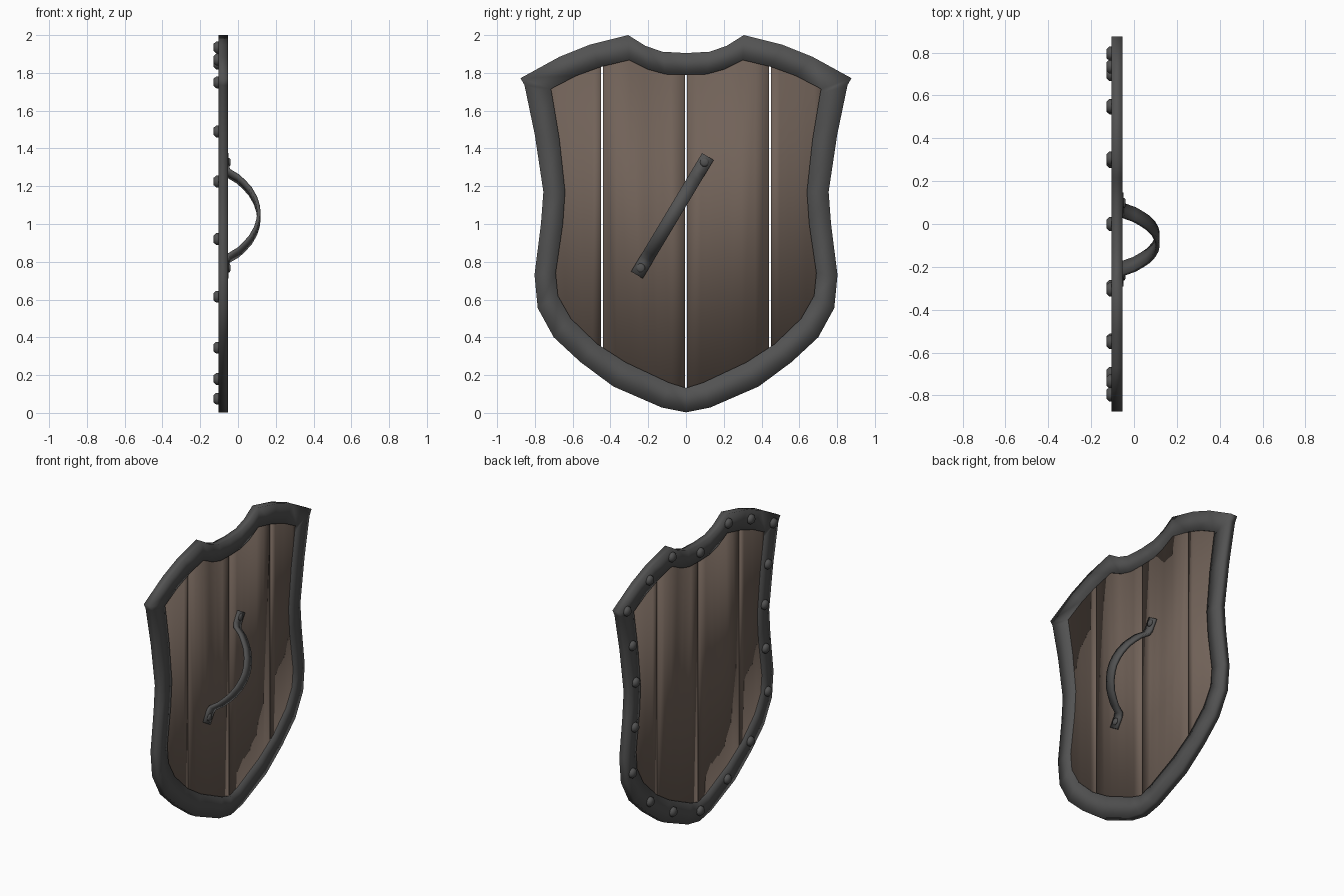
import bpy, bmesh, math
from mathutils import Vector

if "Cube" in bpy.data.objects:
    bpy.data.objects.remove(bpy.data.objects["Cube"])


def material(name, col):
    m = bpy.data.materials.new(name)
    m.diffuse_color = (*col, 1)
    m.use_nodes = True
    m.node_tree.nodes["Principled BSDF"].inputs["Base Color"].default_value = m.diffuse_color
    return m


METAL = material("dark_iron", (0.085, 0.085, 0.085))
WOOD = material("brown_wood", (0.165, 0.122, 0.098))


def make(name, verts, faces, mat, smooth=True):
    me = bpy.data.meshes.new(name)
    me.from_pydata([tuple(v) for v in verts], [], faces)
    bm = bmesh.new()
    bm.from_mesh(me)
    bmesh.ops.recalc_face_normals(bm, faces=bm.faces)
    for f in bm.faces:
        f.smooth = smooth
    bm.to_mesh(me)
    bm.free()
    me.materials.append(mat)
    ob = bpy.data.objects.new(name, me)
    bpy.context.collection.objects.link(ob)
    return ob


# half outlines (y, z), from top centre round to the bottom tip
OUTER = [(0, 1.905), (.125, 1.912), (.215, 1.943), (.306, 2.0), (.507, 1.95), (.67, 1.885),
         (.876, 1.772), (.855, 1.735), (.80, 1.47), (.755, 1.17), (.768, 1.0), (.802, .73),
         (.785, .555), (.70, .40), (.56, .27), (.385, .14), (.127, .028), (0, .003)]
INNER = [(0, 1.79), (.11, 1.793), (.20, 1.818), (.30, 1.868), (.45, 1.832), (.58, 1.785),
         (.715, 1.715), (.71, 1.69), (.67, 1.45), (.64, 1.17), (.652, 1.0), (.69, .74),
         (.678, .62), (.61, .50), (.47, .365), (.32, .268), (.09, .16), (0, .132)]


def mirrored(half):
    return half + [(-y, z) for y, z in half[-2:0:-1]]


# rim: rectangular band swept round the outline
out, inn = mirrored(OUTER), mirrored(INNER)
verts = []
for (oy, oz), (iy, iz) in zip(out, inn):
    verts += [(-.104, oy, oz), (-.054, oy, oz), (-.054, iy, iz), (-.104, iy, iz)]
n = len(out)
faces = [(i * 4 + k, i * 4 + (k + 1) % 4, (i + 1) % n * 4 + (k + 1) % 4, (i + 1) % n * 4 + k)
         for i in range(n) for k in range(4)]
make("rim", verts, faces, METAL)

# planks: vertical boards ending inside the rim
MID = [((a + c) / 2, (b + d) / 2) for (a, b), (c, d) in zip(OUTER, INNER)]


def interp(pts, y):
    for (y0, z0), (y1, z1) in zip(pts, pts[1:]):
        if y0 <= y <= y1:
            return z0 + (z1 - z0) * (y - y0) / (y1 - y0)
    return pts[-1][1]


TOP, BOTTOM = MID[:7], MID[:10:-1]


def plank(name, y0, y1, cols=6):
    verts, faces = [], []
    for i in range(cols + 1):
        y = y0 + (y1 - y0) * i / cols
        t, b = interp(TOP, abs(y)), interp(BOTTOM, abs(y))
        verts += [(-.094, y, b), (-.064, y, b), (-.064, y, t), (-.094, y, t)]
    for i in range(cols):
        for k in range(4):
            faces.append((i * 4 + k, i * 4 + (k + 1) % 4, i * 4 + 4 + (k + 1) % 4, i * 4 + 4 + k))
    faces += [(0, 1, 2, 3), tuple(cols * 4 + k for k in range(4))]
    make(name, verts, faces, WOOD)


for s, side in ((1, "right"), (-1, "left")):
    plank("inner_plank_" + side, s * .006, s * .439)
    plank("outer_plank_" + side, s * .450, s * .727)


# rivets: low domes along the x axis
def rivet(name, x, y, z, r, h, sides=10):
    verts, faces = [], []
    rings = [(r, 0), (r, .5 * h), (.62 * r, h)]
    for rr, d in rings:
        for k in range(sides):
            a = 2 * math.pi * k / sides
            verts.append((x + d, y + rr * math.cos(a), z + rr * math.sin(a)))
    for j in range(2):
        for k in range(sides):
            q = (k + 1) % sides
            faces.append((j * sides + k, j * sides + q, (j + 1) * sides + q, (j + 1) * sides + k))
    faces += [tuple(range(sides)), tuple(range(2 * sides, 3 * sides))]
    make(name, verts, faces, METAL)


SPOTS = [(0, 1.85), (.305, 1.935), (.55, 1.87), (.795, 1.75), (.735, 1.49), (.70, 1.225),
         (.71, .92), (.735, .615), (.545, .345), (.295, .18), (0, .075)]
for i, (y, z) in enumerate(mirrored(SPOTS)):
    rivet(f"rim_rivet_{i}", -.101, y, z, .033, -.028)

# handle: flat strap arching from one end plate to the other
A, B = Vector((0, -.26, .73)), Vector((0, .116, 1.357))
d = (B - A).normalized()
L = (B - A).length
w = Vector((0, d.z, -d.y)) * .036
half = [(0, -.058), (.075, -.058), (.105, -.048), (.14, .002), (.178, .036), (.215, .065),
        (.27, .092), (.32, .106), (L / 2, .111)]
path = [Vector(p) for p in half + [(L - s, x) for s, x in half[-2::-1]]]
verts, faces = [], []
for i, p in enumerate(path):
    t = (path[min(i + 1, len(path) - 1)] - path[max(i - 1, 0)]).normalized()
    for wid, th in ((-1, -.009), (1, -.009), (1, .009), (-1, .009)):
        verts.append(A + d * (p.x - t.y * th) + w * wid + Vector((p.y + t.x * th, 0, 0)))
m = len(path)
for i in range(m - 1):
    for k in range(4):
        faces.append((i * 4 + k, i * 4 + (k + 1) % 4, i * 4 + 4 + (k + 1) % 4, i * 4 + 4 + k))
faces += [(0, 1, 2, 3), tuple((m - 1) * 4 + k for k in range(4))]
make("handle", verts, faces, METAL)
for i, (y, z) in enumerate(((-.24, .767), (.098, 1.327))):
    rivet(f"handle_rivet_{i}", -.051, y, z, .024, .012)
